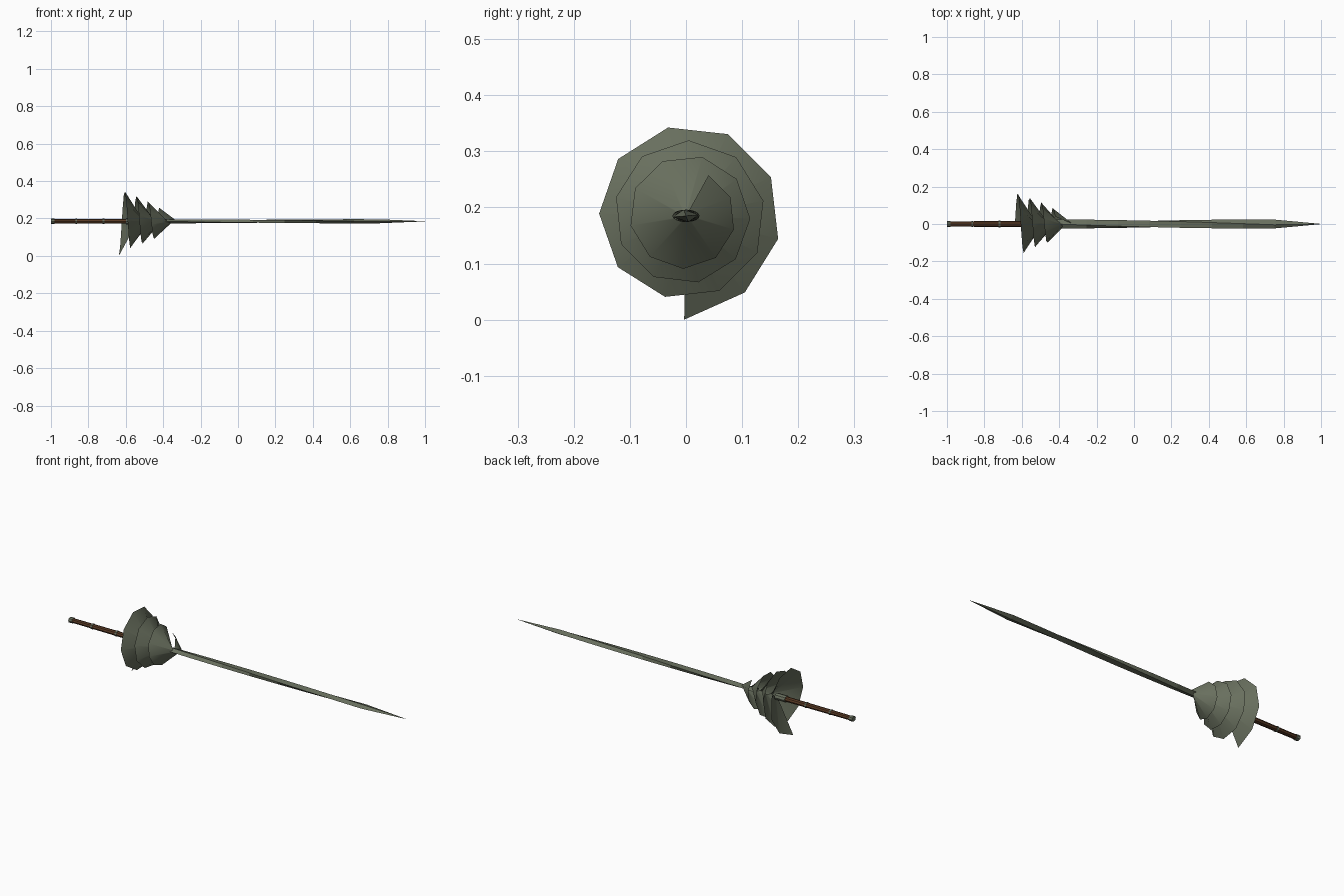
import bpy, bmesh, math
from mathutils import Vector

if "Cube" in bpy.data.objects:
    bpy.data.objects.remove(bpy.data.objects["Cube"])

AXIS_Z = 0.185


def material(name, rgb):
    m = bpy.data.materials.new(name)
    m.diffuse_color = (*rgb, 1)
    m.use_nodes = True
    m.node_tree.nodes["Principled BSDF"].inputs["Base Color"].default_value = m.diffuse_color
    return m


METAL = material("grey green metal", (0.14, 0.16, 0.112))
WOOD = material("brown grip", (0.095, 0.04, 0.017))


def finish(name, bm, mat, smooth=None, fix=True):
    if fix:
        bmesh.ops.recalc_face_normals(bm, faces=bm.faces)
    me = bpy.data.meshes.new(name)
    bm.to_mesh(me)
    bm.free()
    me.materials.append(mat)
    ob = bpy.data.objects.new(name, me)
    bpy.context.collection.objects.link(ob)
    if smooth:
        bpy.ops.object.select_all(action='DESELECT')
        ob.select_set(True)
        bpy.context.view_layer.objects.active = ob
        bpy.ops.object.shade_smooth_by_angle(angle=math.radians(smooth))
    return ob


def loft(name, sections, sides, mat, smooth=None):
    """Sweep along x; each section is (x, half width y, half height z, twist)."""
    bm = bmesh.new()
    rings = []
    for x, ry, rz, tw in sections:
        rings.append([bm.verts.new((x, ry * math.cos(a), AXIS_Z + rz * math.sin(a)))
                      for a in (tw + 2 * math.pi * i / sides for i in range(sides))])
    for r, s in zip(rings, rings[1:]):
        for i in range(sides):
            j = (i + 1) % sides
            bm.faces.new((r[i], r[j], s[j], s[i]))
    bm.faces.new(rings[0])
    bm.faces.new(rings[-1])
    return finish(name, bm, mat, smooth)


# Blade: flattened four-sided bar with a slow twist and tapered point
blade = []
for i in range(8):
    t = i / 7
    blade.append((-0.42 + 1.17 * t, 0.024, 0.011, math.radians(100 * t)))
blade.append((1.0, 0.0006, 0.0006, math.radians(115)))
loft("blade", blade, 4, METAL)

# Spiral guard: one sheet wound around the axis, flaring towards the grip
STEPS = 32
bm = bmesh.new()
prev = None
for k in range(STEPS + 1):
    t = k / STEPS
    a = math.radians(61 - 38.5 * k)
    r = 0.083 + 0.092 * t
    if k == STEPS:
        r = 0.185
    rim = Vector((-0.422 - 0.215 * t, r * math.cos(a), AXIS_Z + r * math.sin(a)))
    hub = Vector((-0.33 - 0.215 * t, 0.004 * math.cos(a), AXIS_Z + 0.004 * math.sin(a)))
    cur = [bm.verts.new(hub), bm.verts.new(rim)]
    if prev:
        bm.faces.new((prev[0], cur[0], cur[1], prev[1]))
    prev = cur
bm.normal_update()
if sum(f.normal.x for f in bm.faces) < 0:
    bmesh.ops.reverse_faces(bm, faces=bm.faces)
finish("spiral_guard", bm, METAL, 35, fix=False)

# Grip with metal collar, bands and pommel
loft("grip", [(-0.99, 0.014, 0.011, 0), (-0.8, 0.015, 0.012, 0), (-0.56, 0.016, 0.013, 0)],
     8, WOOD, 30)
for name, x0, x1, ry, rz in (("pommel", -1.0, -0.98, 0.017, 0.014),
                             ("band_rear", -0.87, -0.86, 0.017, 0.014),
                             ("band_front", -0.725, -0.715, 0.0175, 0.0145),
                             ("collar", -0.6, -0.54, 0.02, 0.017)):
    loft(name, [(x0, ry, rz, 0), (x1, ry, rz, 0)], 8, METAL)
